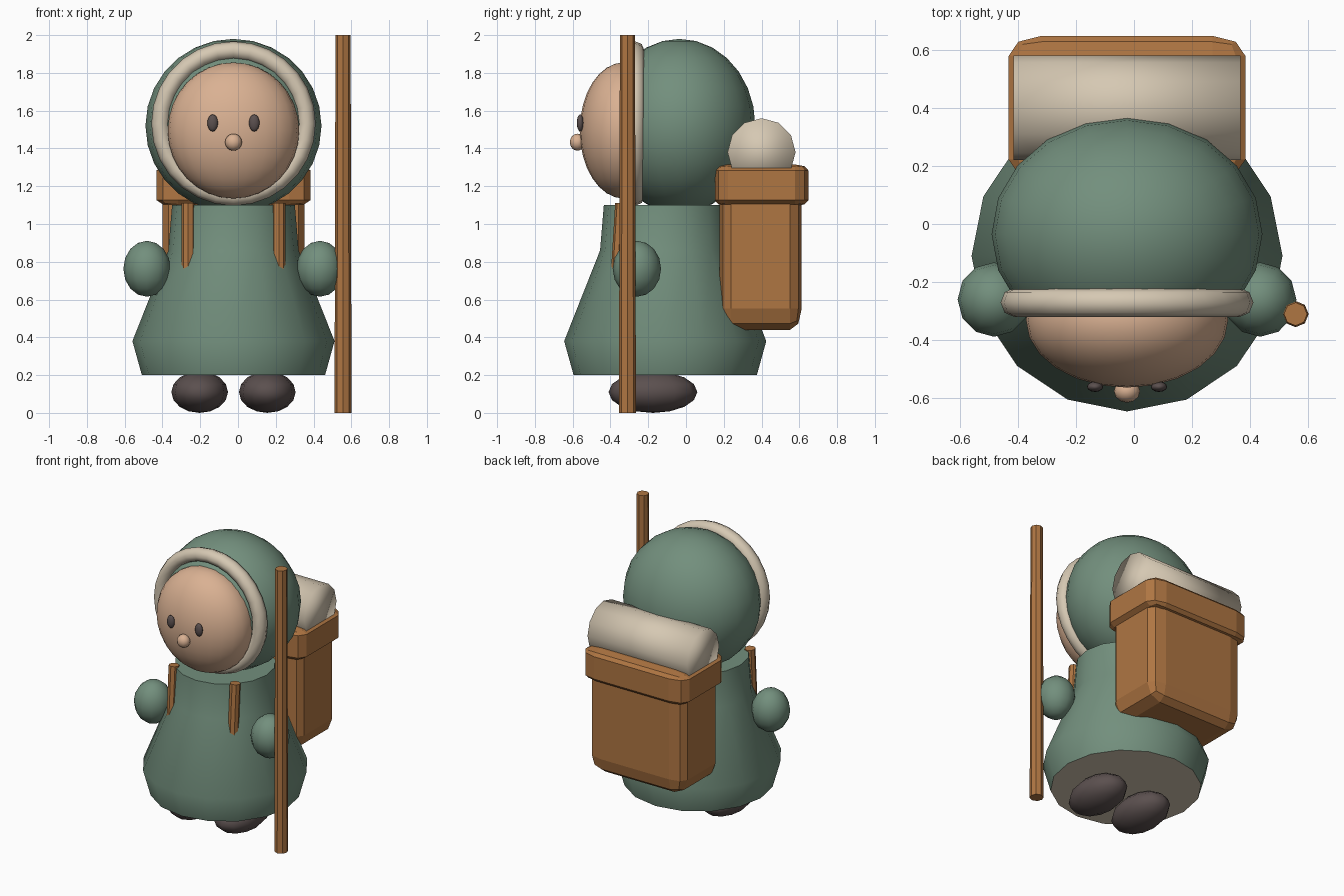
import bpy, bmesh, math
from mathutils import Vector, Matrix

cube = bpy.data.objects.get("Cube")
if cube:
    bpy.data.objects.remove(cube, do_unlink=True)

CX = -0.024  # symmetry plane of the figure


def material(name, rgb):
    m = bpy.data.materials.new(name)
    m.use_nodes = True
    colour = (*rgb, 1)
    m.diffuse_color = colour
    m.node_tree.nodes["Principled BSDF"].inputs["Base Color"].default_value = colour
    return m


GREEN = material("green cloth", (0.17, 0.275, 0.205))
CREAM = material("cream wool", (0.67, 0.58, 0.45))
BROWN = material("brown leather", (0.43, 0.18, 0.055))
SKIN = material("skin", (0.70, 0.44, 0.29))
DARK = material("dark boots", (0.105, 0.08, 0.078))


def finish(name, bm, mats, smooth_angle=None):
    """Turn a bmesh into an object; smooth_angle None means flat faces."""
    bmesh.ops.recalc_face_normals(bm, faces=bm.faces)
    me = bpy.data.meshes.new(name)
    bm.to_mesh(me)
    bm.free()
    for m in mats:
        me.materials.append(m)
    ob = bpy.data.objects.new(name, me)
    bpy.context.collection.objects.link(ob)
    if smooth_angle is not None:
        bpy.ops.object.select_all(action='DESELECT')
        ob.select_set(True)
        bpy.context.view_layer.objects.active = ob
        bpy.ops.object.shade_smooth_by_angle(angle=math.radians(smooth_angle))
    return ob


def ellipsoid(name, centre, radii, mat, segments=16, rings=10):
    bm = bmesh.new()
    m = Matrix.Translation(centre) @ Matrix.Diagonal((*radii, 1))
    bmesh.ops.create_uvsphere(bm, u_segments=segments, v_segments=rings, radius=1, matrix=m)
    return finish(name, bm, [mat], 180)


def rod(name, start, end, r1, r2, sides, mat, smooth_angle=None):
    a, b = Vector(start), Vector(end)
    m = Matrix.Translation((a + b) / 2) @ (b - a).to_track_quat('Z', 'Y').to_matrix().to_4x4()
    bm = bmesh.new()
    bmesh.ops.create_cone(bm, cap_ends=True, segments=sides, radius1=r1, radius2=r2,
                          depth=(b - a).length, matrix=m)
    return finish(name, bm, [mat], smooth_angle)


def soft_box(name, centre, size, mat, bevel=0.14):
    """Unit cube bevelled first, then stretched, so the bevel follows the size."""
    bm = bmesh.new()
    bmesh.ops.create_cube(bm, size=1)
    bmesh.ops.bevel(bm, geom=bm.edges[:], offset=bevel, segments=2, profile=0.5,
                    affect='EDGES')
    bm.transform(Matrix.Translation(centre) @ Matrix.Diagonal((*size, 1)))
    return finish(name, bm, [mat])


# Coat: lathed profile with a pale underside
bm = bmesh.new()
rings = []
for radius, z in ((0.485, 0.2), (0.535, 0.38), (0.345, 0.86), (0.325, 1.1)):
    rings.append([bm.verts.new((CX + radius * math.cos(i * math.pi / 8),
                                -0.11 + radius * math.sin(i * math.pi / 8), z))
                  for i in range(16)])
for low, high in zip(rings, rings[1:]):
    for i in range(16):
        j = (i + 1) % 16
        bm.faces.new((low[i], low[j], high[j], high[i]))
bm.faces.new(rings[0]).material_index = 1
bm.faces.new(rings[-1])
finish("coat", bm, [GREEN, CREAM], 45)

# Hood, face and nose
ellipsoid("hood", (CX, -0.035, 1.52), (0.466, 0.402, 0.46), GREEN, 20, 14)
ellipsoid("face", (CX, -0.33, 1.495), (0.348, 0.233, 0.36), SKIN, 24, 16)
ellipsoid("nose", (CX, -0.575, 1.433), (0.045, 0.04, 0.045), SKIN, 12, 8)

# Wool trim round the hood opening
bm = bmesh.new()
loops = []
for i in range(28):
    a = i * math.tau / 28
    loop = []
    for k in range(8):
        t = k * math.tau / 8
        r = 0.387 + 0.048 * math.cos(t)
        loop.append(bm.verts.new((CX + r * math.cos(a), -0.27 + 0.05 * math.sin(t),
                                  1.532 + r * math.sin(a))))
    loops.append(loop)
for i, loop in enumerate(loops):
    after = loops[(i + 1) % 28]
    for k in range(8):
        n = (k + 1) % 8
        bm.faces.new((loop[k], loop[n], after[n], after[k]))
finish("hood_trim", bm, [CREAM], 180)

# Mirrored parts
for side, s in (("left", 1), ("right", -1)):
    ellipsoid(side + "_eye", (CX + s * 0.11, -0.56, 1.535), (0.028, 0.018, 0.045), DARK, 12, 8)
    ellipsoid(side + "_hand", (CX + s * 0.458, -0.26, 0.763), (0.125, 0.128, 0.148), GREEN, 12, 8)
    ellipsoid(side + "_boot", (CX + s * 0.179, -0.175, 0.11), (0.15, 0.235, 0.11), DARK, 12, 8)
    rod(side + "_strap", (CX + s * 0.24, -0.368, 0.65), (CX + s * 0.24, -0.34, 1.11),
        0.035, 0.035, 8, BROWN)

# Backpack with lid and bedroll
soft_box("pack_body", (CX, 0.395, 0.84), (0.75, 0.435, 0.8), BROWN)
soft_box("pack_lid", (CX, 0.4, 1.205), (0.815, 0.495, 0.22), BROWN)
rod("bedroll", (CX - 0.39, 0.4, 1.38), (CX + 0.39, 0.4, 1.38), 0.18, 0.18, 12, CREAM, 180)

# Walking staff
rod("staff", (0.556, -0.31, 0), (0.556, -0.31, 2), 0.045, 0.04, 8, BROWN)
